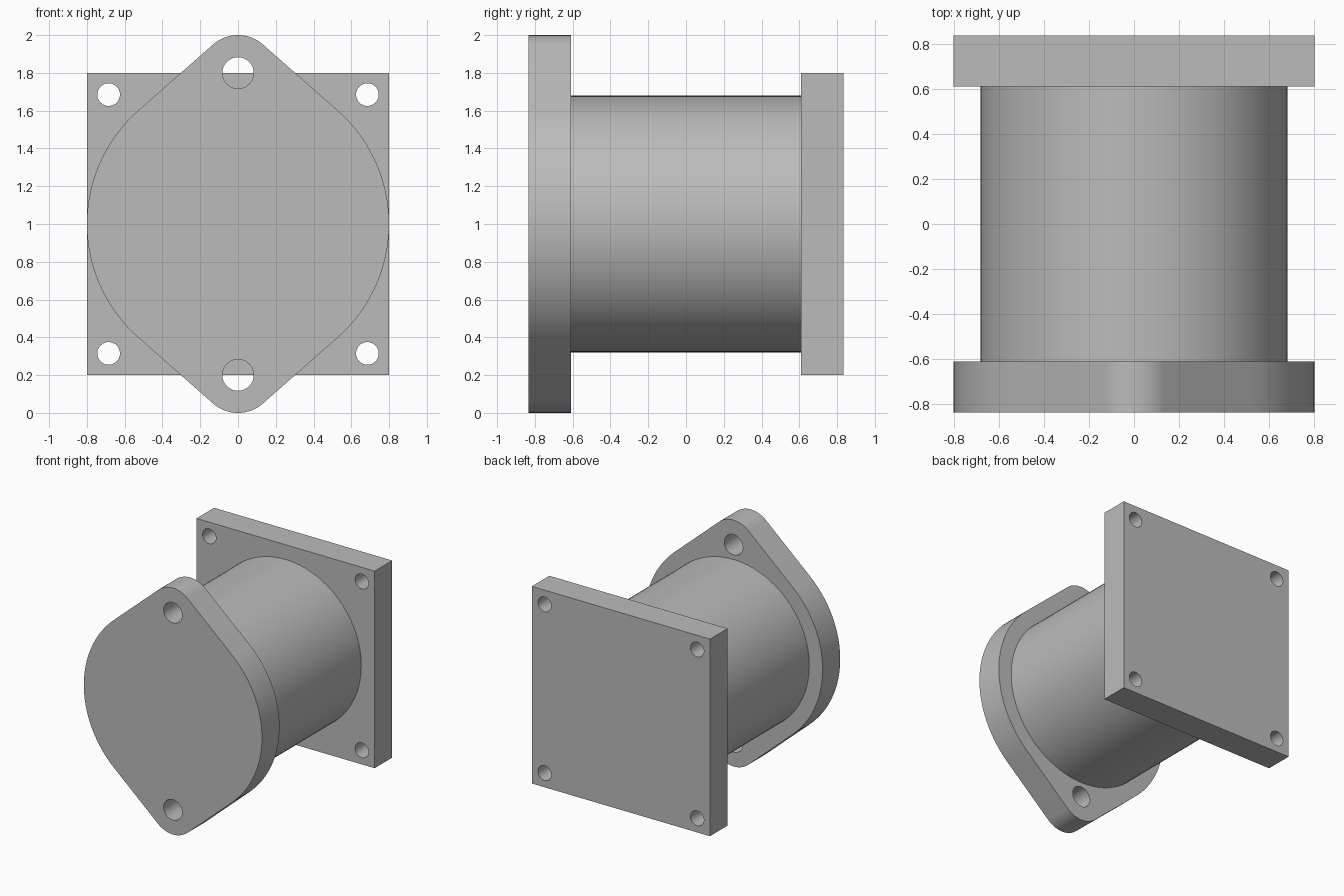
import bpy, bmesh, math

cube = bpy.data.objects.get("Cube")
if cube:
    bpy.data.objects.remove(cube, do_unlink=True)

CENTRE_Z = 1.0
END_Y = 0.835      # outer face of each end plate
SHOULDER_Y = 0.61  # inner face of each end plate
SEGMENTS = 96

grey = bpy.data.materials.new("plain grey")
grey.use_nodes = True
colour = (0.5, 0.5, 0.5, 1)
grey.diffuse_color = colour
grey.node_tree.nodes["Principled BSDF"].inputs["Base Color"].default_value = colour


def arc(cx, cz, radius, start, end, steps):
    """Points (x, z) along an arc, angles in radians from +x."""
    angles = [start + (end - start) * i / steps for i in range(steps + 1)]
    return [(cx + radius * math.cos(a), cz + radius * math.sin(a)) for a in angles]


def circle(cx, cz, radius, steps=SEGMENTS):
    return arc(cx, cz, radius, 0, math.tau, steps)[:-1]


def prism(name, outline, y0, y1):
    """Extrude a closed (x, z) outline from y0 to y1."""
    bm = bmesh.new()
    face = bm.faces.new([bm.verts.new((x, y0, z)) for x, z in outline])
    result = bmesh.ops.extrude_face_region(bm, geom=[face], use_keep_orig=True)
    moved = [v for v in result["geom"] if isinstance(v, bmesh.types.BMVert)]
    bmesh.ops.translate(bm, verts=moved, vec=(0, y1 - y0, 0))
    bmesh.ops.recalc_face_normals(bm, faces=bm.faces)
    mesh = bpy.data.meshes.new(name)
    bm.to_mesh(mesh)
    bm.free()
    mesh.materials.append(grey)
    obj = bpy.data.objects.new(name, mesh)
    bpy.context.collection.objects.link(obj)
    return obj


def activate(obj):
    bpy.ops.object.select_all(action="DESELECT")
    obj.select_set(True)
    bpy.context.view_layer.objects.active = obj


def drill(obj, centres, radius):
    """Cut round through holes along y."""
    for x, z in centres:
        cutter = prism("hole_cutter", circle(x, z, radius, 48), -1, 1)
        cutter.hide_render = True
        mod = obj.modifiers.new("hole", "BOOLEAN")
        mod.operation, mod.solver, mod.object = "DIFFERENCE", "EXACT", cutter
        activate(obj)
        bpy.ops.object.modifier_apply(modifier=mod.name)
        bpy.data.objects.remove(cutter, do_unlink=True)


def smooth(obj):
    activate(obj)
    bpy.ops.object.shade_smooth_by_angle(angle=math.radians(30))


# Front flange: a large disc joined by tangents to a small lobe above and below
disc_r, lobe_r, lobe_offset = 0.8, 0.2, 0.8
spread = math.acos((disc_r - lobe_r) / lobe_offset)
up = math.pi / 2
side = up - spread
outline = []
for turn in (0, math.pi):
    sign = 1 if turn == 0 else -1
    outline += arc(0, CENTRE_Z, disc_r, turn - side, turn + side, 40)
    outline += arc(0, CENTRE_Z + sign * lobe_offset, lobe_r,
                   turn + up - spread, turn + up + spread, 24)
front_flange = prism("front_flange", outline, -END_Y, -SHOULDER_Y)
drill(front_flange, [(0, CENTRE_Z + s * lobe_offset) for s in (-1, 1)], 0.083)

# Square back plate with four corner holes
half, hole = 0.8, 0.685
corners = [(-1, -1), (1, -1), (1, 1), (-1, 1)]
back_plate = prism("back_plate", [(half * x, CENTRE_Z + half * z) for x, z in corners],
                   SHOULDER_Y, END_Y)
drill(back_plate, [(hole * x, CENTRE_Z + hole * z) for x, z in corners], 0.06)

# Round body between the two plates
body = prism("body", circle(0, CENTRE_Z, 0.68), -SHOULDER_Y, SHOULDER_Y)

for part in (front_flange, back_plate, body):
    smooth(part)
